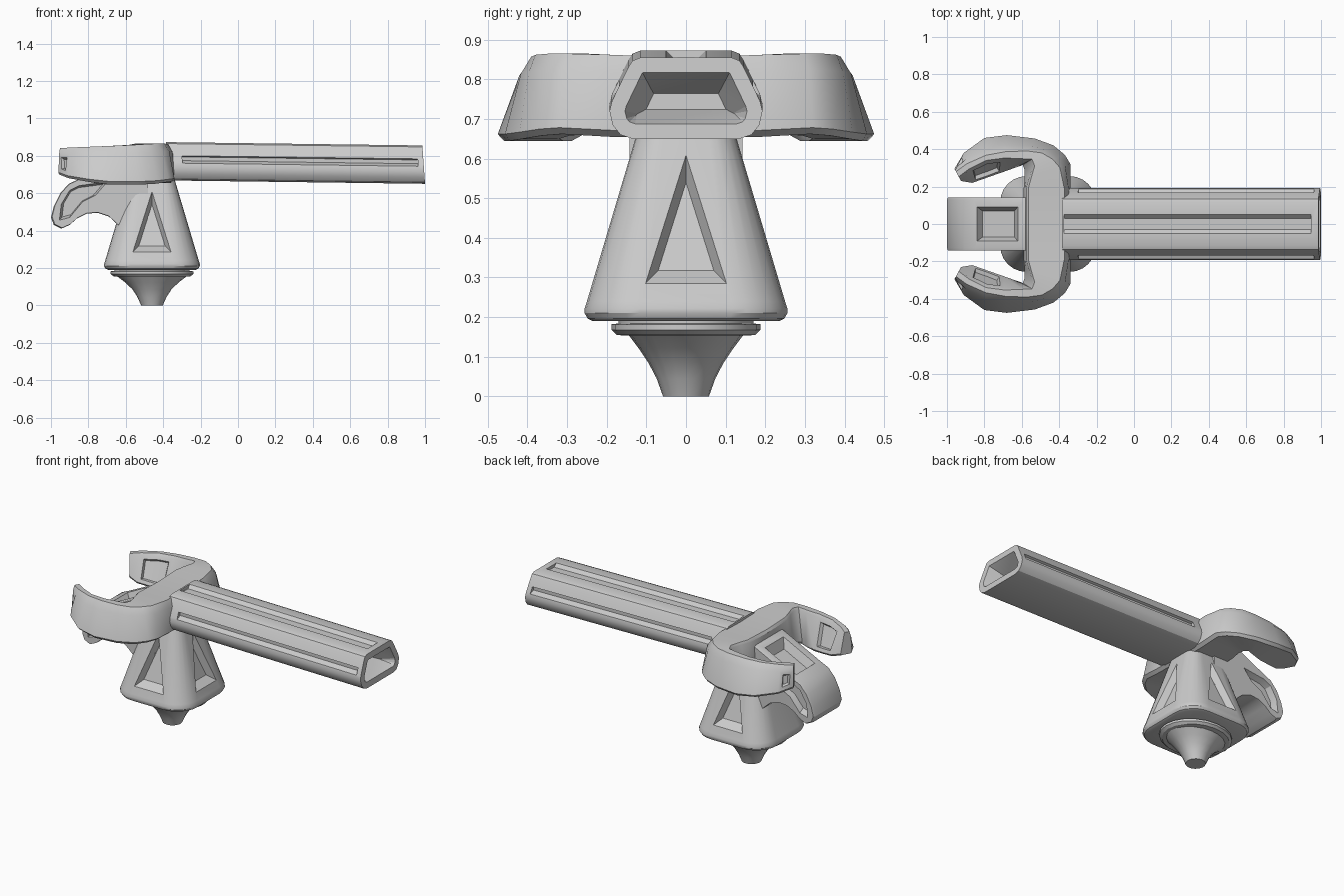
import bpy, bmesh, math
from mathutils import Vector, Matrix

if "Cube" in bpy.data.objects:
    bpy.data.objects.remove(bpy.data.objects["Cube"])

CX = -0.46  # axis of the pedestal


def loft(name, rings, cap_start=True):
    """Skin a list of equal-length point rings into a mesh object."""
    bm = bmesh.new()
    vs = [[bm.verts.new(p) for p in r] for r in rings]
    n = len(rings[0])
    for a, b in zip(vs, vs[1:]):
        for j in range(n):
            k = (j + 1) % n
            bm.faces.new((a[j], a[k], b[k], b[j]))
    bm.faces.new(vs[-1])
    if cap_start:
        bm.faces.new(vs[0])
    bmesh.ops.recalc_face_normals(bm, faces=bm.faces)
    me = bpy.data.meshes.new(name)
    bm.to_mesh(me)
    bm.free()
    ob = bpy.data.objects.new(name, me)
    bpy.context.collection.objects.link(ob)
    return ob


def activate(ob):
    bpy.ops.object.select_all(action='DESELECT')
    ob.select_set(True)
    bpy.context.view_layer.objects.active = ob


def cut(ob, cutter):
    m = ob.modifiers.new("cut", 'BOOLEAN')
    m.object = cutter
    m.solver = 'EXACT'
    activate(ob)
    bpy.ops.object.modifier_apply(modifier=m.name)
    bpy.data.objects.remove(cutter)


def inset(ob, ids, *steps):
    """Recess a group of faces with (thickness, depth) steps."""
    bm = bmesh.new()
    bm.from_mesh(ob.data)
    bm.faces.ensure_lookup_table()
    faces = [bm.faces[i] for i in ids]
    for t, d in steps:
        bmesh.ops.inset_region(bm, faces=faces, thickness=t, depth=d, use_even_offset=True)
    bm.to_mesh(ob.data)
    bm.free()


def smooth(ob, deg=30):
    activate(ob)
    bpy.ops.object.shade_smooth_by_angle(angle=math.radians(deg))


def frustum(inner, outer):
    """Tapered cutter reaching as far outside the surface as inside."""
    return loft("cutter", [inner, [o * 2 - i for i, o in zip(inner, outer)]])


# --- long handle: rounded trapezoid section with sunken end and grooves
half = [(.135, .65), (.165, .66), (.185, .685), (.193, .72), (.187, .745), (.145, .832), (.135, .847), (.115, .855)]
prof = half + [(-y, z) for y, z in reversed(half)]


def along(x, pts):
    return [Vector((x - .07 * (z - .65), y, z + .013 * (1 - x))) for y, z in pts]


handle = loft("handle", [along(-.37, prof), along(1.0, prof)])
inset(handle, [len(prof)], (.038, 0), (.045, -.12))
top_groove = [(-.03, .835), (.03, .835), (.07, .875), (-.07, .875)]
cut(handle, loft("cutter", [along(-.36, top_groove), along(.96, top_groove)]))
for s in (1, -1):
    side = [(s * .155, .757), (s * .155, .777), (s * .195, .795), (s * .195, .74)]
    cut(handle, loft("cutter", [along(-.29, side), along(.97, side)]))
smooth(handle)

# --- head with two hooked claws: outer xy, inner xy, z low, z high, insets
stations = [
    (-.34, 0, -.59, 0, .655, .855, .05, .05),
    (-.34, .19, -.59, .19, .655, .862, .05, .05),
    (-.34, .32, -.585, .24, .662, .865, .10, .15),
    (-.37, .37, -.585, .29, .658, .865, .20, .22),
    (-.43, .42, -.595, .315, .65, .862, .25, .30),
    (-.53, .457, -.63, .303, .645, .857, .25, .35),
    (-.68, .475, -.70, .278, .645, .852, .33, .37),
    (-.80, .46, -.78, .25, .66, .848, .38, .36),
    (-.91, .38, -.865, .22, .68, .844, .40, .28),
    (-.96, .295, -.925, .23, .70, .84, .30, .15),
]
rings = []
for ox, oy, ix, iy, z0, z1, a, b in stations:
    sec = [(.05, 0), (.92, 0), (1, .08), (1 - .75 * b, .8), (.92 - b, 1), (a + .05, 1), (a, .93), (0, .07)]
    rings.append([(ix + (ox - ix) * t, iy + (oy - iy) * t, z0 + (z1 - z0) * h) for t, h in sec])
head = loft("head_claws", rings, cap_start=False)
inset(head, [6 * 8 + 6, 7 * 8 + 6], (.022, 0), (.008, -.02))
inset(head, [8 * 8 + 2], (.022, 0), (.008, -.015))
mir = head.modifiers.new("mirror", 'MIRROR')
mir.use_axis = (False, True, False)
smooth(head, 35)

# --- lower jaw: curved thumb with pockets on top and both sides
outline = [(-.48, .83), (-.58, .81), (-.85, .675), (-.905, .65), (-.95, .60), (-.985, .53), (-1, .47),
           (-.985, .43), (-.945, .41), (-.90, .43), (-.86, .465), (-.81, .49), (-.75, .495),
           (-.69, .475), (-.63, .42), (-.48, .42)]
jaw_mid = Vector((-.75, 0, .6))
rings = []
for y, k in ((-.143, .975), (-.128, 1), (.128, 1), (.143, .975)):
    rings.append([(jaw_mid.x + (x - jaw_mid.x) * (k if x < -.6 else 1), y,
                   jaw_mid.z + (z - jaw_mid.z) * k) for x, z in outline])
jaw = loft("lower_jaw", rings)
for v in jaw.data.vertices:
    v.co.x = max(v.co.x, -1)
slot = [(-.955, .455), (-.945, .54), (-.90, .615), (-.85, .64), (-.70, .66), (-.76, .59), (-.83, .555), (-.90, .47)]
for s in (1, -1):
    cut(jaw, frustum([Vector((-.86 + (x + .86) * .85, s * .10, .57 + (z - .57) * .85)) for x, z in slot],
                     [Vector((x, s * .143, z)) for x, z in slot]))
cut(jaw, frustum([Vector((x, y, .80 + .5 * (x + .6) - .055)) for x, y in ((-.81, -.07), (-.64, -.07), (-.64, .07), (-.81, .07))],
                 [Vector((x, y, .80 + .5 * (x + .6))) for x, y in ((-.84, -.092), (-.62, -.092), (-.62, .092), (-.84, .092))]))
smooth(jaw)


# --- pedestal: rounded-square pyramid with triangular recesses
def rounded_square(h, z, f=.55, seg=6):
    r, pts = h * f, []
    for q in range(4):
        c = math.pi / 4 + q * math.pi / 2
        cx, cy = math.copysign(h - r, math.cos(c)), math.copysign(h - r, math.sin(c))
        for i in range(seg + 1):
            a = q * math.pi / 2 + i * math.pi / 2 / seg
            pts.append((CX + cx + r * math.cos(a), cy + r * math.sin(a), z))
    return pts


levels = [(.235, .19), (.248, .196), (.256, .21), (.256, .222), (.25, .24), (.113, .70)]
pedestal = loft("pedestal", [rounded_square(h, z) for h, z in levels])
for ang in (0, 90, -90):
    rot = Matrix.Translation((CX, 0, 0)) @ Matrix.Rotation(math.radians(ang), 4, 'Z')
    surf = lambda y, z, d: rot @ Vector((.322 - .3 * z - d, y, z))
    cut(pedestal, frustum([surf(-.07, .318, .04), surf(.07, .318, .04), surf(0, .54, .04)],
                          [surf(-.102, .285, 0), surf(.102, .285, 0), surf(0, .607, 0)]))
smooth(pedestal)


# --- oval collar and flared foot
def ovals(levels, n=20):
    return [[(CX + rx * math.cos(2 * math.pi * i / n), ry * math.sin(2 * math.pi * i / n), z)
             for i in range(n)] for rx, ry, z in levels]


collar = loft("collar", ovals([(.19, .15, .153), (.205, .175, .155), (.222, .188, .168),
                               (.222, .188, .182), (.20, .17, .184), (.20, .17, .20)]))
smooth(collar)
foot = loft("foot", ovals([(.058, .058, 0), (.078, .074, .045), (.104, .095, .085),
                           (.142, .12, .122), (.19, .147, .158)]))
smooth(foot, 20)
